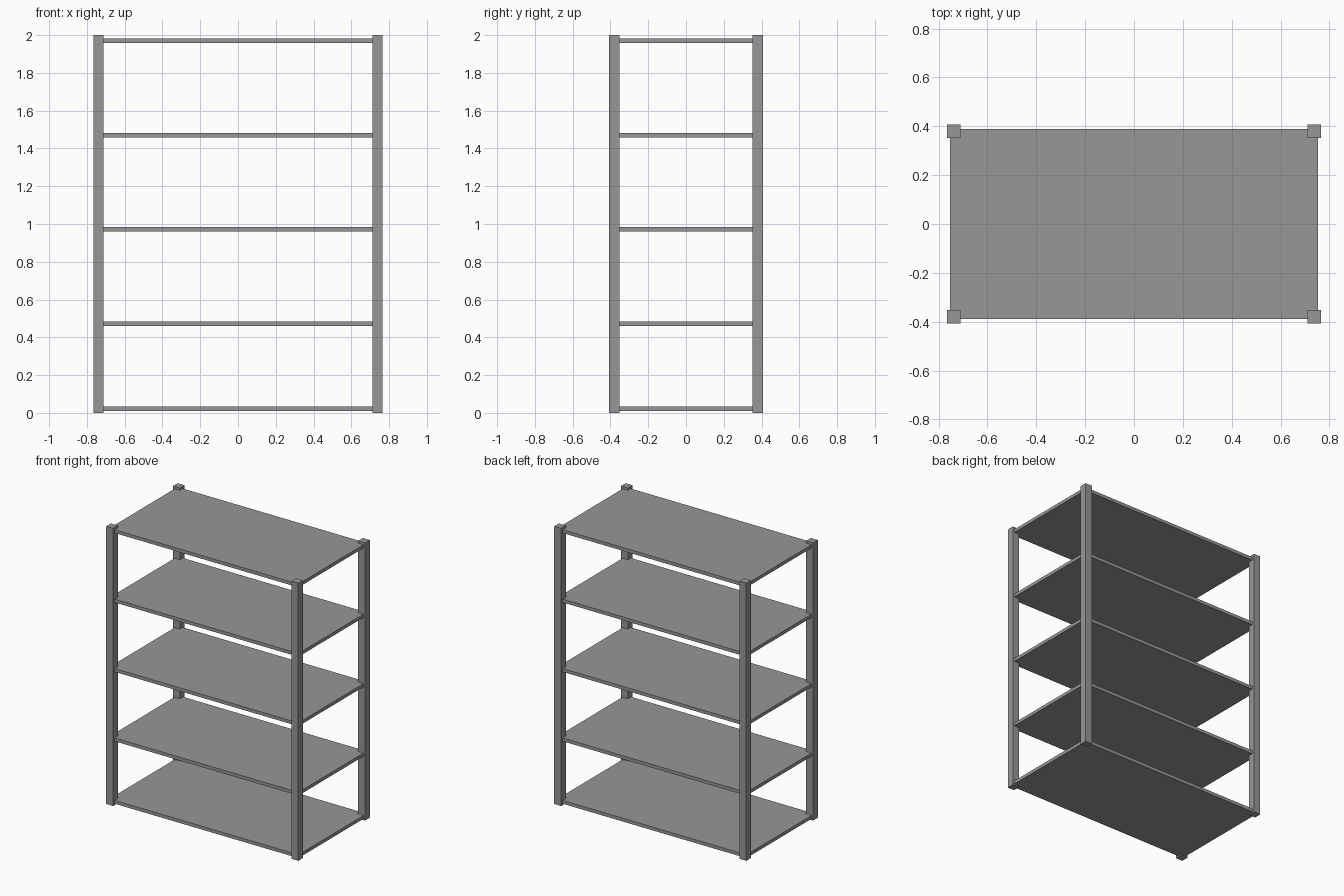
import bpy

if "Cube" in bpy.data.objects:
    bpy.data.objects.remove(bpy.data.objects["Cube"])

POST = 0.054          # square post width
HEIGHT = 2.0
HALF_X, HALF_Y = 0.765, 0.407   # outer extents of the posts
SHELF_X, SHELF_Y, SHELF_T = 1.506, 0.776, 0.024

# Dark grey metal
grey = bpy.data.materials.new("dark_grey")
grey.diffuse_color = (0.31, 0.31, 0.31, 1)
grey.use_nodes = True
grey.node_tree.nodes["Principled BSDF"].inputs["Base Color"].default_value = grey.diffuse_color


def box(name, center, size):
    bpy.ops.mesh.primitive_cube_add(size=1, location=center)
    ob = bpy.context.object
    ob.name = name
    ob.scale = size
    bpy.ops.object.transform_apply(location=False, rotation=False, scale=True)
    ob.data.materials.append(grey)
    return ob


# Four corner posts
for sx, side in ((-1, "left"), (1, "right")):
    for sy, end in ((-1, "front"), (1, "back")):
        box(f"{end}_{side}_post",
            (sx * (HALF_X - POST / 2), sy * (HALF_Y - POST / 2), HEIGHT / 2),
            (POST, POST, HEIGHT))

# Five shelf boards, slightly inset from the outer post faces
for i, z in enumerate((0.021, 0.471, 0.971, 1.471, 1.971)):
    box(f"shelf_{i + 1}", (0, 0, z), (SHELF_X, SHELF_Y, SHELF_T))
